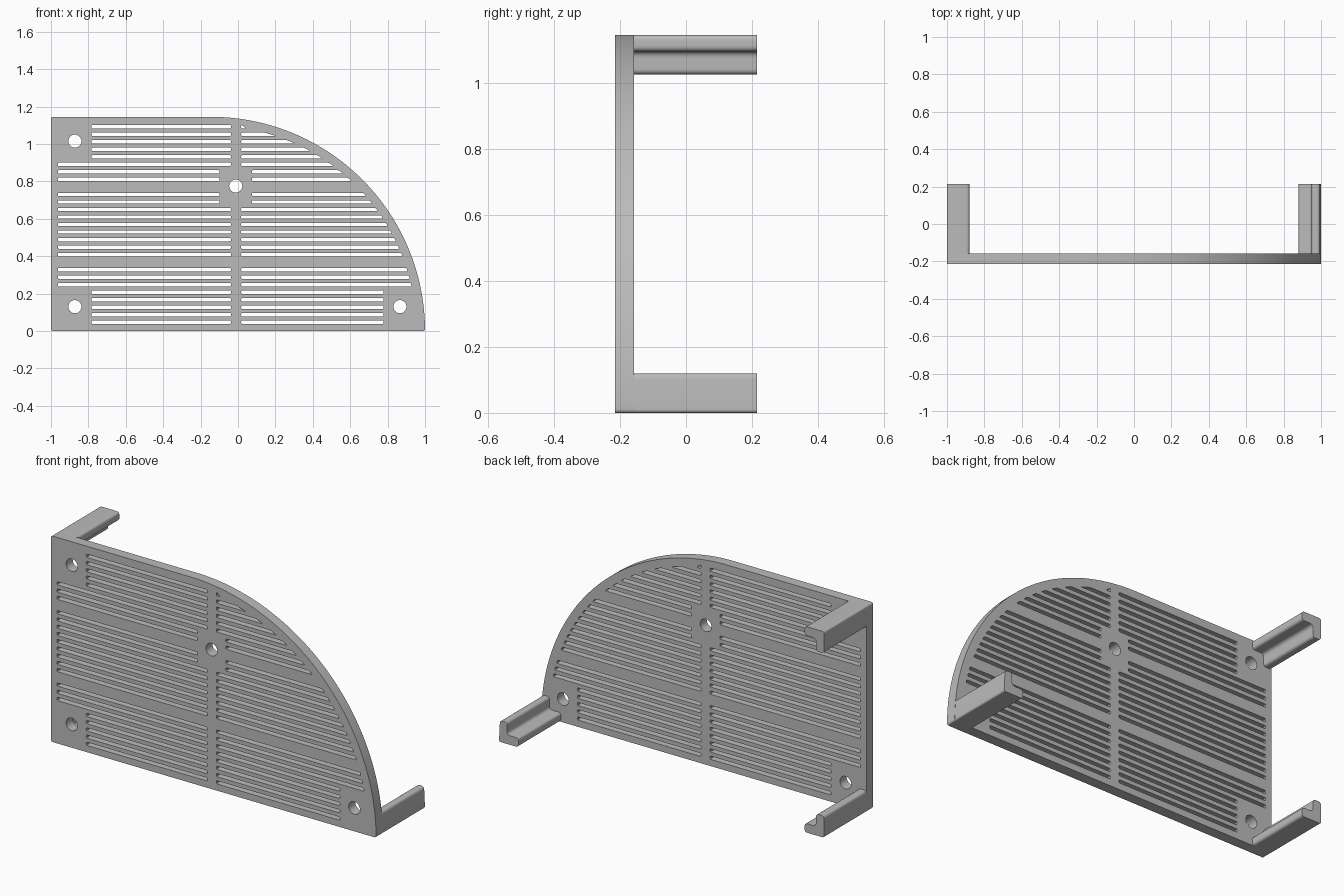
import bpy, math
from mathutils import Vector, Matrix

cube = bpy.data.objects.get("Cube")
if cube:
    bpy.data.objects.remove(cube, do_unlink=True)

grey = bpy.data.materials.new("light_grey")
grey.use_nodes = True
COLOUR = (0.5, 0.5, 0.5, 1)
grey.diffuse_color = COLOUR
grey.node_tree.nodes["Principled BSDF"].inputs["Base Color"].default_value = COLOUR

HEIGHT = 1.145          # also the radius of the curved side
ARC_X = 1 - HEIGHT      # centre of the curved side
FRONT, INNER, BACK = -0.215, -0.157, 0.215


def rounded(corners, steps=4):
    """Outline from (x, z, corner size), each corner eased into a small curve."""
    out = []
    for i, (x, z, r) in enumerate(corners):
        p = Vector((x, z))
        if r == 0:
            out.append(p)
            continue
        a = Vector(corners[i - 1][:2]) - p
        b = Vector(corners[(i + 1) % len(corners)][:2]) - p
        a = p + a.normalized() * min(r, a.length * 0.45)
        b = p + b.normalized() * min(r, b.length * 0.45)
        for k in range(steps + 1):
            t = k / steps
            out.append(a * (1 - t) ** 2 + p * 2 * t * (1 - t) + b * t ** 2)
    return out


def slab(name, outlines, y0, y1):
    """Solid between two depths; outlines after the first become holes."""
    curve = bpy.data.curves.new(name + "_outline", "CURVE")
    curve.dimensions = "2D"
    curve.fill_mode = "BOTH"
    curve.extrude = (y1 - y0) / 2
    for points in outlines:
        spline = curve.splines.new("POLY")
        spline.points.add(len(points) - 1)
        for target, p in zip(spline.points, points):
            target.co = (p.x, p.y, 0, 1)
        spline.use_cyclic_u = True
    helper = bpy.data.objects.new(name + "_helper", curve)
    bpy.context.collection.objects.link(helper)
    depsgraph = bpy.context.evaluated_depsgraph_get()
    mesh = bpy.data.meshes.new_from_object(helper.evaluated_get(depsgraph))
    bpy.data.objects.remove(helper, do_unlink=True)
    mesh.transform(Matrix.Translation((0, (y0 + y1) / 2, 0)) @ Matrix.Rotation(math.pi / 2, 4, "X"))
    mesh.name = name
    mesh.materials.clear()
    mesh.materials.append(grey)
    obj = bpy.data.objects.new(name, mesh)
    bpy.context.collection.objects.link(obj)
    # Weld the caps to the walls
    bpy.ops.object.select_all(action="DESELECT")
    obj.select_set(True)
    bpy.context.view_layer.objects.active = obj
    bpy.ops.object.mode_set(mode="EDIT")
    bpy.ops.mesh.select_all(action="SELECT")
    bpy.ops.mesh.remove_doubles(threshold=0.00005)
    bpy.ops.mesh.normals_make_consistent(inside=False)
    bpy.ops.object.mode_set(mode="OBJECT")
    bpy.ops.object.shade_smooth_by_angle(angle=math.radians(30))
    return obj


def circle(x, z, r, n=32):
    return [Vector((x + r * math.cos(math.tau * k / n), z + r * math.sin(math.tau * k / n)))
            for k in range(n)]


def arc_limit(z, radius=1.099):
    """Right end of the slotted area at a height."""
    return ARC_X + math.sqrt(max(0, radius ** 2 - z ** 2))


# Plate outline with a quarter-round side
arc = [(ARC_X + HEIGHT * math.cos(a), HEIGHT * math.sin(a), 0)
       for a in (math.pi / 2 * k / 64 for k in range(1, 65))]
outlines = [rounded([(-1, 0, 0.012), (1, 0, 0.012)] + arc + [(-1, HEIGHT, 0.012)])]

# Screw holes
for x, z in ((-0.872, 1.015), (-0.872, 0.13), (0.866, 0.13), (-0.012, 0.775)):
    outlines.append(circle(x, z, 0.035))

# Rows of vent slots, shortened around the screw holes
for row in range(27):
    if row in (8, 18):
        continue
    z = 0.0465 + row * 0.0402
    low, high = z - 0.009, z + 0.009
    near_centre = 16 <= row <= 20
    left = -0.783 if row < 5 or row > 21 else -0.963
    mid_left, mid_right = (-0.098, 0.075) if near_centre else (-0.038, 0.017)
    end = 0.778 if row < 5 else 2
    end_low = min(end, arc_limit(low))
    end_high = max(mid_right + 0.004, min(end, arc_limit(high)))
    for x0, x1, x2 in ((left, mid_left, mid_left), (mid_right, end_low, end_high)):
        outlines.append(rounded([(x0, low, 0.006), (x1, low, 0.006),
                                 (x2, high, 0.006), (x0, high, 0.006)], 3))

slab("vent_plate", outlines, FRONT, INNER)


# Angle-section legs behind three corners
def leg(name, x, z, sx, sz, lean=0):
    profile = [(0, 0, 0.012), (0.12, 0, 0.018), (0.12, 0.05, 0.018),
               (0.05, 0.05, 0.022), (0.05, 0.12, 0.018), (lean, 0.12, 0.018)]
    corners = [(x + sx * u, z + sz * v, r) for u, v, r in profile]
    slab(name, [rounded(corners, 6)], INNER - 0.01, BACK)


leg("top_right_leg", -1, HEIGHT, 1, -1)
leg("bottom_right_leg", -1, 0, 1, 1)
leg("bottom_left_leg", 1, 0, -1, 1, lean=0.006)
